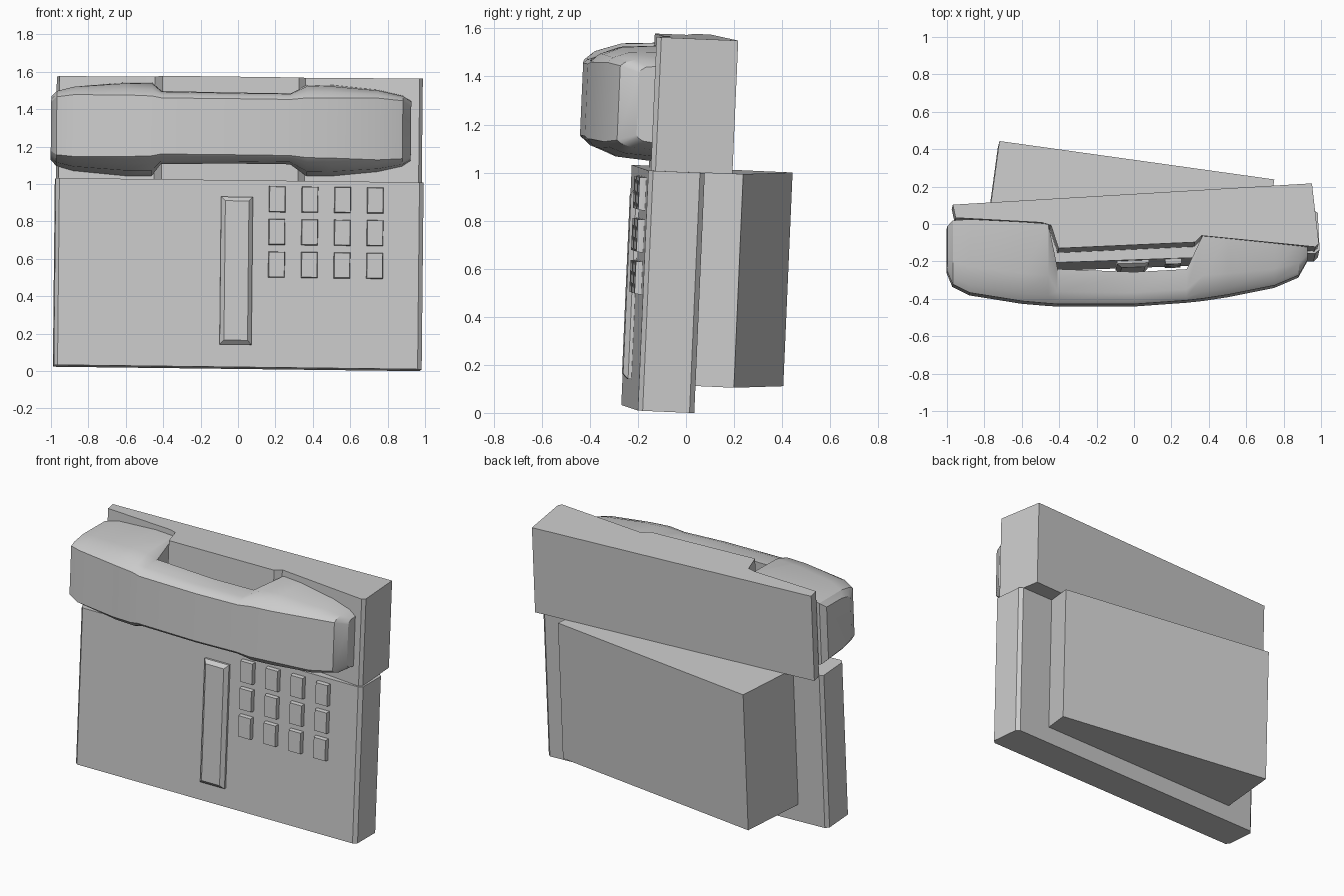
import bpy, bmesh, math
from mathutils import Matrix

if "Cube" in bpy.data.objects:
    bpy.data.objects.remove(bpy.data.objects["Cube"])

grey = bpy.data.materials.new("plain_grey")
grey.use_nodes = True
COLOR = (0.6, 0.6, 0.6, 1)
grey.diffuse_color = COLOR
grey.node_tree.nodes["Principled BSDF"].inputs["Base Color"].default_value = COLOR

# The whole phone leans slightly back and to one side
LEAN = Matrix.Rotation(math.radians(-2.5), 4, 'X') @ Matrix.Rotation(math.radians(0.6), 4, 'Y')
STAND = Matrix.Translation((0, 0, 0.011)) @ LEAN


def finish(name, bm, matrix, smooth=False):
    bmesh.ops.recalc_face_normals(bm, faces=bm.faces)
    mesh = bpy.data.meshes.new(name)
    bm.to_mesh(mesh)
    bm.free()
    mesh.materials.append(grey)
    obj = bpy.data.objects.new(name, mesh)
    bpy.context.collection.objects.link(obj)
    mesh.transform(matrix)
    if smooth:
        bpy.ops.object.select_all(action='DESELECT')
        obj.select_set(True)
        bpy.context.view_layer.objects.active = obj
        bpy.ops.object.shade_smooth_by_angle(angle=math.radians(25))
    return obj


def skin(bm, rings):
    """Bridge a list of equal rings and cap both ends."""
    loops = [[bm.verts.new(p) for p in ring] for ring in rings]
    n = len(loops[0])
    for a, b in zip(loops, loops[1:]):
        for i in range(n):
            bm.faces.new((a[i], a[(i + 1) % n], b[(i + 1) % n], b[i]))
    bm.faces.new(loops[0])
    bm.faces.new(loops[-1])


def prism(name, plan, z0, z1):
    bm = bmesh.new()
    skin(bm, [[(x, y, z) for x, y in plan] for z in (z0, z1)])
    return finish(name, bm, STAND)


# Main body with chamfered upright edges
prism("body", [(-0.965, -0.27), (0.96, -0.2), (0.982, -0.18), (0.972, 0.015),
               (0.95, 0.035), (-0.97, -0.035), (-0.99, -0.055), (-0.985, -0.25)], 0, 1.0)

# Wedge behind the body
prism("rear_wedge", [(-0.73, 0.4), (0.74, 0.195), (0.71, 0.0), (-0.79, -0.04)], 0.11, 1.0)

# Cradle with a tongue between the ear and mouth pieces
prism("cradle", [(-0.985, 0.035), (0.935, 0.15), (0.972, -0.17), (0.955, -0.19),
                 (0.345, -0.13), (0.31, -0.165), (-0.42, -0.198), (-0.46, -0.075),
                 (-0.51, -0.06), (-0.97, -0.035)], 1.0, 1.556)

# Handset: cross-sections given as x, front y, back y, front and back half height
STATIONS = [
    (-1.0, -0.26, -0.02, 0.13, 0.17), (-0.97, -0.33, 0.01, 0.155, 0.2),
    (-0.88, -0.375, 0.015, 0.165, 0.225), (-0.6, -0.42, 0.0, 0.165, 0.25),
    (-0.46, -0.432, -0.01, 0.16, 0.25), (-0.41, -0.435, -0.25, 0.15, 0.195),
    (0.0, -0.435, -0.265, 0.15, 0.19), (0.28, -0.415, -0.25, 0.15, 0.19),
    (0.37, -0.405, -0.06, 0.16, 0.245), (0.5, -0.385, -0.07, 0.16, 0.245),
    (0.75, -0.335, -0.09, 0.165, 0.22), (0.88, -0.28, -0.1, 0.155, 0.19),
    (0.925, -0.2, -0.12, 0.13, 0.16)]


def section(x, yf, yb, hf, hb):
    half = [(yf + (yb - yf) * t, hf + (hb - hf) * u)
            for t, u in ((0, 0), (0.1, 0.4), (0.35, 0.8), (1, 1))]
    return [(x, y, z) for y, z in half] + [(x, y, -z) for y, z in reversed(half)]


bm = bmesh.new()
skin(bm, [section(*s) for s in STATIONS])
finish("handset", bm, Matrix.Translation((0, 0, 1.287)) @ LEAN, smooth=True)

# Frame lying on the front face of the body
FRONT = STAND @ Matrix.Translation((0, -0.235, 0)) @ Matrix.Rotation(math.atan2(0.07, 1.925), 4, 'Z')


def raised_plate(name, x, z, w, h, depth, inset):
    """Block on the front face that narrows toward its outer side."""
    def ring(y, k):
        a, b = w / 2 - k, h / 2 - k
        return [(x - a, y, z - b), (x + a, y, z - b), (x + a, y, z + b), (x - a, y, z + b)]
    bm = bmesh.new()
    skin(bm, [ring(0.01, 0), ring(-depth * 0.4, 0), ring(-depth, inset)])
    finish(name, bm, FRONT)


# Label bar and keypad
raised_plate("label_bar", -0.015, 0.515, 0.17, 0.79, 0.035, 0.022)
for row in range(3):
    for col in range(4):
        raised_plate(f"key_{row}_{col}", 0.2 + 0.175 * col, 0.9 - 0.175 * row,
                     0.088, 0.138, 0.028, 0.003)
